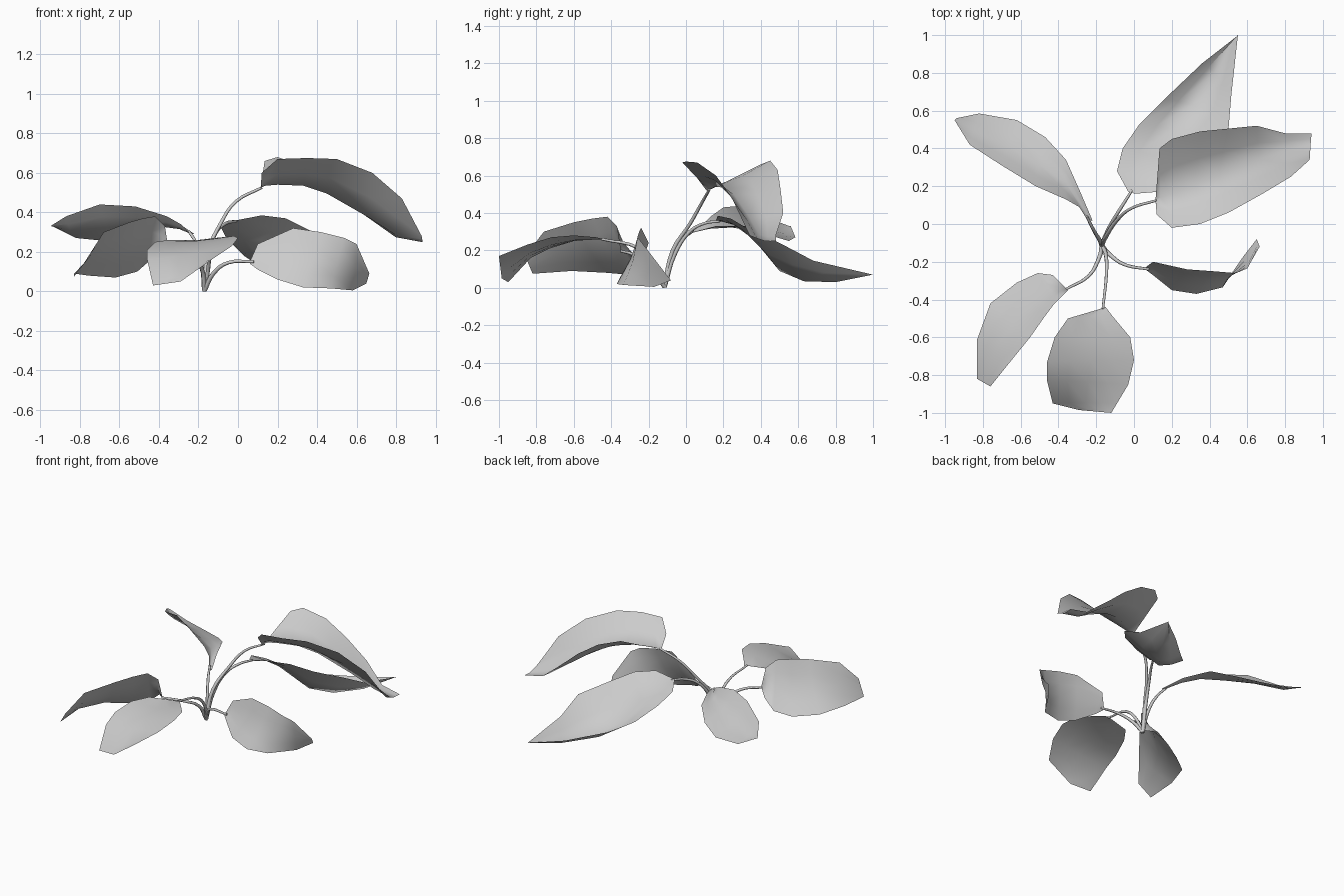
import bpy, math
from mathutils import Vector

ROOT = (-0.17, -0.115, 0.005)
SECTION = (-1, -0.5, 0, 0.5, 1)


def leaf(name, left, right, sag=0, mid=None):
    """Blade lofted between two edges, over a given midrib or one sagged off centre."""
    left = [Vector(p) for p in left]
    right = [Vector(p) for p in right]
    n = len(left)
    centre = [(a + b) / 2 for a, b in zip(left, right)]
    verts, faces = [], []
    for i, (a, b) in enumerate(zip(left, right)):
        if mid:
            offset = Vector(mid[i]) - centre[i]
        else:
            along = centre[min(i + 1, n - 1)] - centre[max(i - 1, 0)]
            offset = (b - a).cross(along).normalized()
            if offset.z < 0:
                offset.negate()
            offset *= sag * max(0, math.sin(math.pi * i / (n - 1))) ** 0.6
        for u in SECTION:
            verts.append(a.lerp(b, (u + 1) / 2) + offset * (1 - abs(u) ** 1.3))
    w = len(SECTION)
    for i in range(n - 1):
        for j in range(w - 1):
            k = i * w + j
            faces.append((k, k + w, k + w + 1, k + 1))
    me = bpy.data.meshes.new(name)
    me.from_pydata(verts, [], faces)
    me.shade_smooth()
    ob = bpy.data.objects.new(name, me)
    bpy.context.collection.objects.link(ob)


def stem(name, points, radius=0.011):
    """Thin curved stalk from the shared root to a leaf base."""
    cu = bpy.data.curves.new(name, 'CURVE')
    cu.dimensions = '3D'
    cu.bevel_depth = radius
    cu.bevel_resolution = 1
    cu.resolution_u = 4
    cu.use_fill_caps = True
    sp = cu.splines.new('BEZIER')
    pts = [ROOT] + points
    sp.bezier_points.add(len(pts) - 1)
    for i, (bp, p) in enumerate(zip(sp.bezier_points, pts)):
        bp.co = p
        bp.handle_left_type = bp.handle_right_type = 'AUTO'
        bp.radius = 1.15 - 0.5 * i / (len(pts) - 1)
    ob = bpy.data.objects.new(name, cu)
    bpy.context.collection.objects.link(ob)
    bpy.ops.object.select_all(action='DESELECT')
    ob.select_set(True)
    bpy.context.view_layer.objects.active = ob
    bpy.ops.object.convert(target='MESH')


# back left leaf
leaf("back_left_leaf",
     [(-.24, .01, .29), (-.29, .09, .34), (-.36, .13, .38), (-.52, .2, .43),
      (-.7, .31, .44), (-.87, .42, .38), (-.95, .55, .33)],
     [(-.22, .02, .29), (-.28, .16, .33), (-.36, .34, .33), (-.47, .46, .28),
      (-.62, .55, .25), (-.82, .585, .27), (-.94, .56, .33)], -.035)
stem("back_left_stem", [(-.185, -.08, .15), (-.215, -.03, .25), (-.25, .04, .305)])

# back leaf, a trough with a low midrib
leaf("back_leaf",
     [(-.03, .17, .36), (-.09, .28, .33), (-.06, .4, .27), (.03, .53, .18),
      (.16, .66, .12), (.36, .85, .08), (.54, .99, .07)],
     [(0, .16, .36), (.12, .17, .385), (.24, .24, .37), (.36, .34, .31),
      (.5, .5, .24), (.515, .68, .145), (.55, 1, .07)],
     mid=[(-.015, .17, .36), (.03, .25, .34), (.11, .36, .26), (.21, .5, .09),
          (.31, .63, .035), (.43, .8, .03), (.545, .995, .07)])
stem("back_stem", [(-.15, -.06, .18), (-.11, .02, .3), (-.06, .1, .345), (-.01, .18, .355)])

# tall right leaf, folded into a trough
leaf("tall_right_leaf",
     [(.115, .14, .53), (.135, .4, .66), (.2, .45, .68), (.35, .49, .63),
      (.5, .505, .53), (.65, .52, .4), (.8, .48, .28), (.94, .48, .25)],
     [(.115, .11, .52), (.12, .05, .6), (.2, -.02, .67), (.35, 0, .675),
      (.5, .06, .67), (.68, .16, .6), (.83, .25, .47), (.93, .34, .28)],
     mid=[(.115, .125, .525), (.14, .14, .535), (.2, .16, .54), (.33, .21, .535),
          (.45, .26, .495), (.66, .34, .375), (.8, .39, .285), (.935, .42, .25)])
stem("tall_right_stem", [(-.15, -.07, .2), (-.09, .02, .34), (-.01, .085, .455), (.12, .125, .525)])

# low right leaf, standing almost on edge
leaf("low_right_leaf",
     [(.06, -.23, .15), (.1, -.2, .24), (.28, -.24, .32), (.42, -.25, .3),
      (.54, -.26, .27), (.6, -.235, .24), (.665, -.12, .09)],
     [(.06, -.24, .14), (.1, -.27, .11), (.2, -.35, .06), (.33, -.37, .02),
      (.47, -.335, .015), (.58, -.17, .005), (.65, -.08, .04)], -.015)
stem("low_right_stem", [(-.125, -.165, .09), (-.05, -.215, .145), (.08, -.24, .15)])

# front left leaf
leaf("front_left_leaf",
     [(-.35, -.35, .2), (-.37, -.37, .33), (-.42, -.42, .38), (-.48, -.5, .37),
      (-.55, -.6, .35), (-.68, -.76, .3), (-.76, -.86, .17)],
     [(-.36, -.34, .19), (-.43, -.27, .17), (-.51, -.26, .1), (-.62, -.31, .07),
      (-.76, -.42, .08), (-.83, -.61, .09), (-.83, -.82, .075)], -.025)
stem("front_left_stem", [(-.185, -.18, .12), (-.24, -.275, .175), (-.36, -.345, .195)])

# front leaf
leaf("front_leaf",
     [(-.18, -.45, .26), (-.35, -.5, .26), (-.42, -.6, .25), (-.46, -.73, .21),
      (-.46, -.83, .16), (-.43, -.95, .03), (-.29, -.985, .05)],
     [(-.15, -.44, .26), (-.12, -.48, .27), (-.02, -.6, .28), (0, -.72, .27),
      (-.03, -.85, .23), (-.09, -.95, .19), (-.12, -1, .17)], -.012)
stem("front_stem", [(-.15, -.16, .12), (-.145, -.25, .21), (-.165, -.45, .26)])
